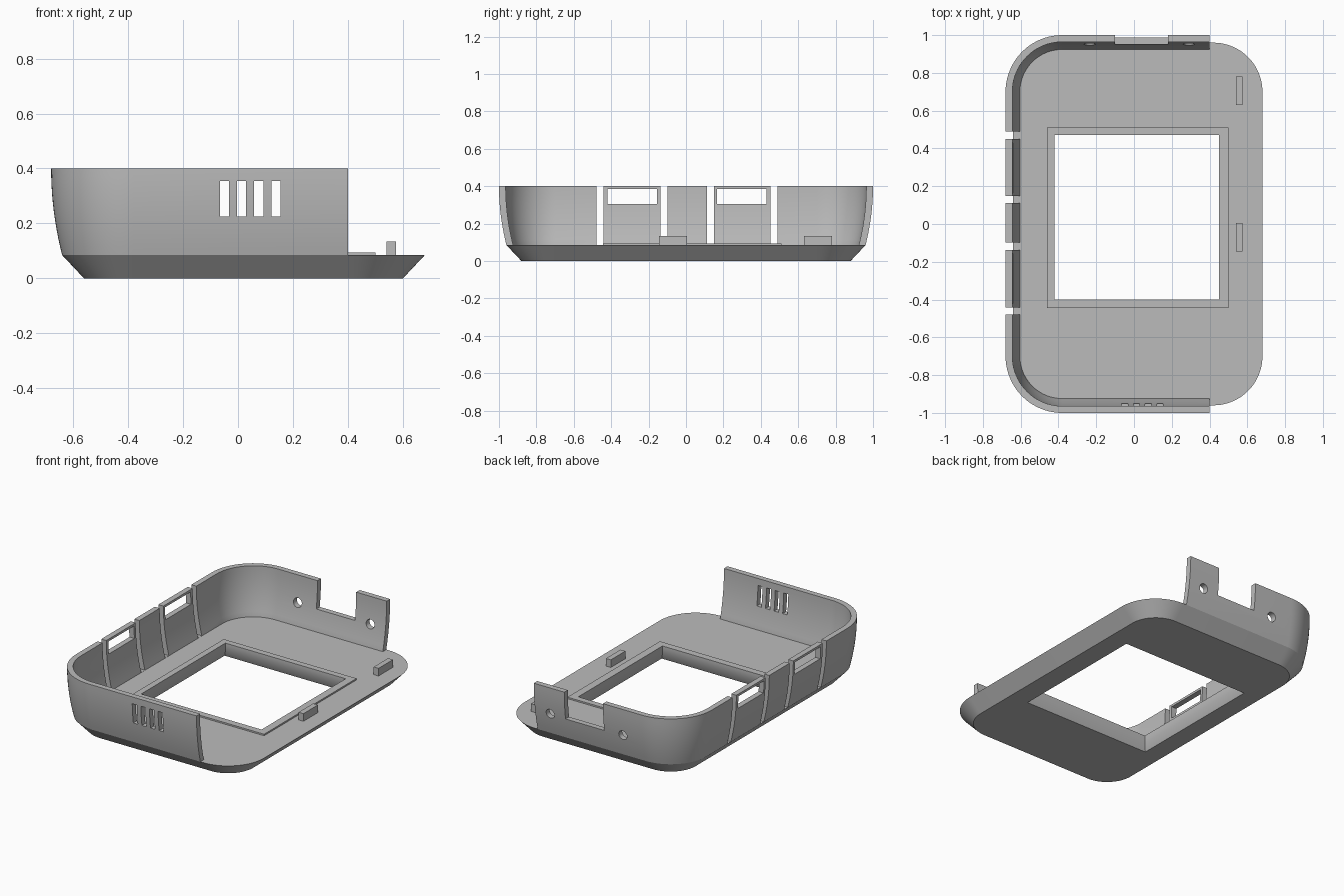
import bpy, bmesh, math
from mathutils import Matrix, Vector

if "Cube" in bpy.data.objects:
    bpy.data.objects.remove(bpy.data.objects["Cube"])

grey = bpy.data.materials.new("plain grey")
grey.diffuse_color = (0.5, 0.5, 0.5, 1)
grey.use_nodes = True
grey.node_tree.nodes["Principled BSDF"].inputs["Base Color"].default_value = grey.diffuse_color


def finish(name, bm):
    bmesh.ops.recalc_face_normals(bm, faces=bm.faces)
    mesh = bpy.data.meshes.new(name)
    bm.to_mesh(mesh)
    bm.free()
    mesh.materials.append(grey)
    ob = bpy.data.objects.new(name, mesh)
    bpy.context.collection.objects.link(ob)
    return ob


def loft(name, rings, closed_sections=False):
    """Skin rings of equal length and cap both ends."""
    bm = bmesh.new()
    rows = [[bm.verts.new(p) for p in r] for r in rings]
    n = len(rows[0])
    for a, b in zip(rows, rows[1:]):
        for i in range(n):
            j = (i + 1) % n
            bm.faces.new((a[i], a[j], b[j], b[i]))
    bm.faces.new(rows[0])
    bm.faces.new(rows[-1])
    return finish(name, bm)


def box(name, x0, x1, y0, y1, z0, z1):
    return loft(name, [[(x0, y0, z), (x1, y0, z), (x1, y1, z), (x0, y1, z)] for z in (z0, z1)])


def cut(ob, cutters):
    for c in cutters:
        c.hide_render = True
        m = ob.modifiers.new("cut", 'BOOLEAN')
        m.operation, m.solver, m.object = 'DIFFERENCE', 'EXACT', c
    deps = bpy.context.evaluated_depsgraph_get()
    mesh = bpy.data.meshes.new_from_object(ob.evaluated_get(deps))
    ob.modifiers.clear()
    ob.data = mesh


def arc(cx, cy, start, steps=20):
    """Quarter turn as (centre, direction) pairs."""
    out = []
    for i in range(steps + 1):
        a = math.radians(start + 90 * i / steps)
        out.append((Vector((cx, cy)), Vector((math.cos(a), math.sin(a)))))
    return out


LEFT, RIGHT, SIDE, FLOOR, TOP = -0.38, 0.42, 0.70, 0.085, 0.40

# base plate with chamfered underside
outline = arc(RIGHT, SIDE, 0) + arc(LEFT, SIDE, 90) + arc(LEFT, -SIDE, 180) + arc(RIGHT, -SIDE, 270)
plate = loft("base_plate", [[(*(c + d * r), z) for c, d in outline]
                            for r, z in ((0.18, 0), (0.26, FLOOR))])

# raised lip around the window
lip = box("window_lip", -0.46, 0.50, -0.445, 0.51, FLOOR, 0.095)

# window opening, flared towards the underside
window = loft("window_cutter", [[(0.015 + sx * h, 0.035 + sy * h, z)
                                 for sx, sy in ((-1, -1), (1, -1), (1, 1), (-1, 1))]
                                for h, z in ((0.464, -0.02), (0.435, 0.045), (0.435, 0.2))])
cut(plate, [window])
cut(lip, [window])

# curved wall swept round three sides
heights = [FLOOR + (TOP - FLOOR) * i / 10 for i in range(11)]


def bulge(z):
    return 0.30 - 0.04 * ((TOP - z) / (TOP - FLOOR)) ** 2


section = [(0.23, 0.06)] + [(bulge(z), z) for z in heights]
section += [(bulge(z) - 0.036, z) for z in reversed(heights)] + [(0.222, 0.06)]
path = [(Vector((0.40, SIDE)), Vector((0, 1)))] + arc(LEFT, SIDE, 90) + arc(LEFT, -SIDE, 180)
path += [(Vector((0.40, -SIDE)), Vector((0, -1)))]
wall = loft("side_wall", [[(*(c + d * r), z) for r, z in section] for c, d in path])

cutters = []
# gaps that split the left wall into panels
for y in (-0.46, -0.118, 0.13, 0.47):
    cutters.append(box("gap_cutter", -0.8, -0.5, y - 0.019, y + 0.019, FLOOR + 0.001, 0.5))
# port windows in two panels
for y0, y1 in ((-0.42, -0.155), (0.165, 0.43)):
    cutters.append(box("port_cutter", -0.8, -0.5, y0, y1, 0.305, 0.385))
# vent slots in the front wall
for i in range(4):
    x = -0.049 + 0.0622 * i
    cutters.append(box("vent_cutter", x - 0.0165, x + 0.0165, -1.1, -0.85, 0.225, 0.355))
# notch and screw holes in the back wall
cutters.append(box("notch_cutter", -0.10, 0.18, 0.85, 1.1, 0.22, 0.5))
for x in (-0.235, 0.29):
    bm = bmesh.new()
    bmesh.ops.create_cone(bm, cap_ends=True, segments=24, radius1=0.03, radius2=0.03, depth=0.3,
                          matrix=Matrix.Translation((x, 0.97, 0.225)) @ Matrix.Rotation(math.pi / 2, 4, 'X'))
    cutters.append(finish("hole_cutter", bm))
cut(wall, cutters)

# locating tabs on the open side
tabs = [box("locating_tab", 0.54, 0.575, y, y + 0.15, 0.07, 0.135) for y in (-0.145, 0.63)]

for c in cutters + [window]:
    bpy.data.objects.remove(c)

# smooth curves, crisp edges
bpy.ops.object.select_all(action='DESELECT')
for ob in (plate, wall):
    ob.select_set(True)
bpy.context.view_layer.objects.active = wall
bpy.ops.object.shade_smooth_by_angle(angle=math.radians(30))
